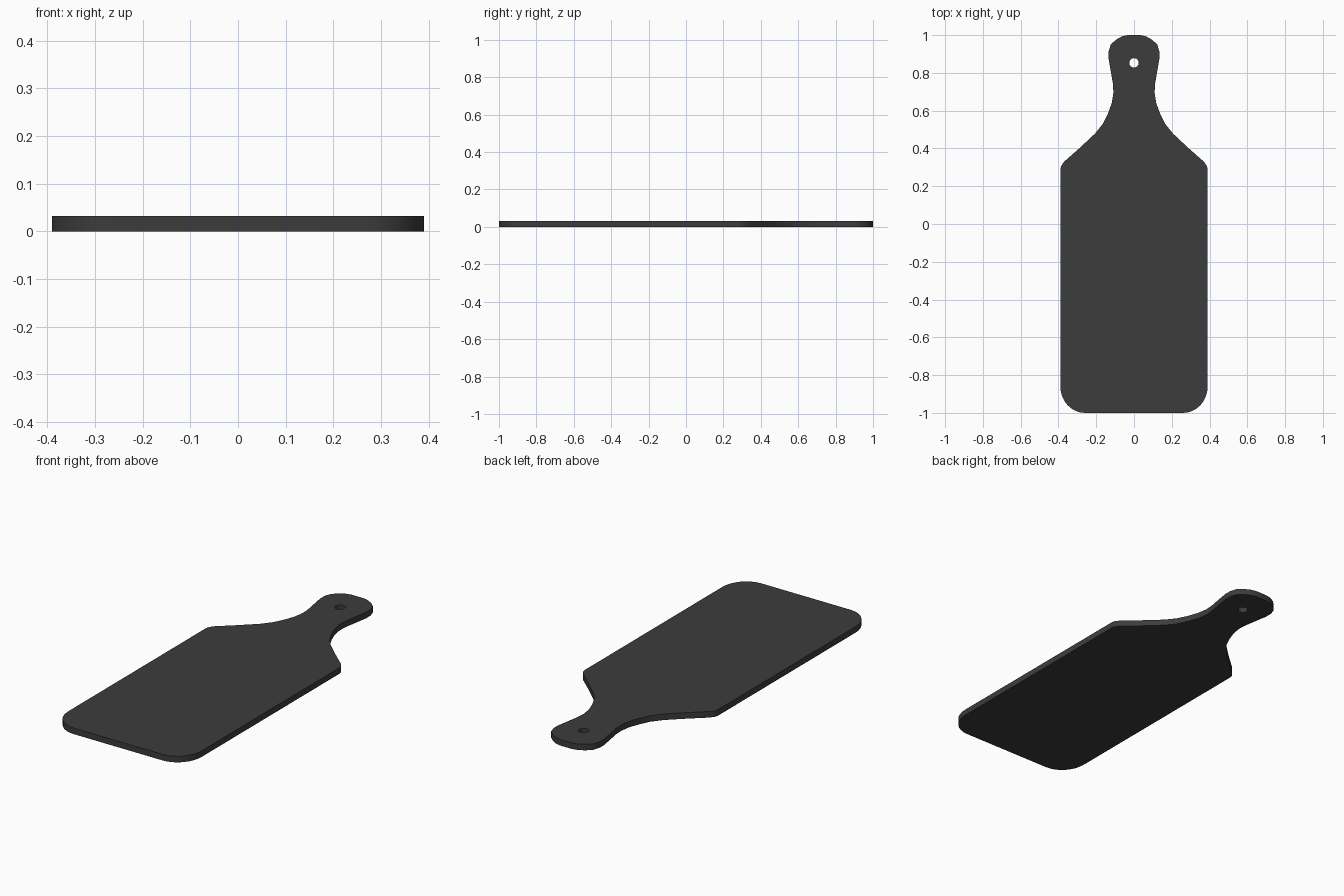
import bpy, bmesh
from math import sin, cos, pi, radians

if "Cube" in bpy.data.objects:
    bpy.data.objects.remove(bpy.data.objects["Cube"])

T = 0.032  # board thickness

# right half of the outline: rounded bottom corner, shoulder, neck, grip
half = [(0.26 + 0.13 * sin(a), -0.86 - 0.14 * cos(a))
        for a in (i * pi / 16 for i in range(9))]
half += [(0.39, 0.29), (0.386, 0.307), (0.37, 0.33), (0.285, 0.405), (0.205, 0.48),
         (0.165, 0.53), (0.138, 0.585), (0.118, 0.64), (0.109, 0.695),
         (0.112, 0.745), (0.125, 0.82), (0.135, 0.88), (0.134, 0.915),
         (0.123, 0.95), (0.095, 0.976), (0.065, 0.993), (0.035, 1.0)]
outline = half + [(-x, y) for x, y in reversed(half)]

# hanging hole
hole = [(0.025 * cos(i * pi / 12), 0.853 + 0.025 * sin(i * pi / 12)) for i in range(24)]

# filled 2D curve with a hole, extruded to thickness
curve = bpy.data.curves.new("cutting_board", "CURVE")
curve.dimensions = "2D"
curve.fill_mode = "BOTH"
curve.extrude = T / 2
for pts in (outline, hole):
    s = curve.splines.new("POLY")
    s.points.add(len(pts) - 1)
    for p, (x, y) in zip(s.points, pts):
        p.co = (x, y, 0, 1)
    s.use_cyclic_u = True
board = bpy.data.objects.new("cutting_board", curve)
bpy.context.collection.objects.link(board)
bpy.context.view_layer.objects.active = board
board.select_set(True)
bpy.ops.object.convert(target="MESH")
board = bpy.context.object

# weld caps to walls and rest the board on the ground
bm = bmesh.new()
bm.from_mesh(board.data)
bmesh.ops.remove_doubles(bm, verts=bm.verts, dist=1e-4)
bmesh.ops.translate(bm, verts=bm.verts, vec=(0, 0, T / 2))
bmesh.ops.recalc_face_normals(bm, faces=bm.faces)
bm.to_mesh(board.data)
bm.free()
bpy.ops.object.shade_smooth_by_angle(angle=radians(40))

# dark charcoal finish
mat = bpy.data.materials.new("charcoal")
mat.diffuse_color = (0.045, 0.045, 0.045, 1)
mat.use_nodes = True
mat.node_tree.nodes["Principled BSDF"].inputs["Base Color"].default_value = mat.diffuse_color
board.data.materials.clear()
board.data.materials.append(mat)
